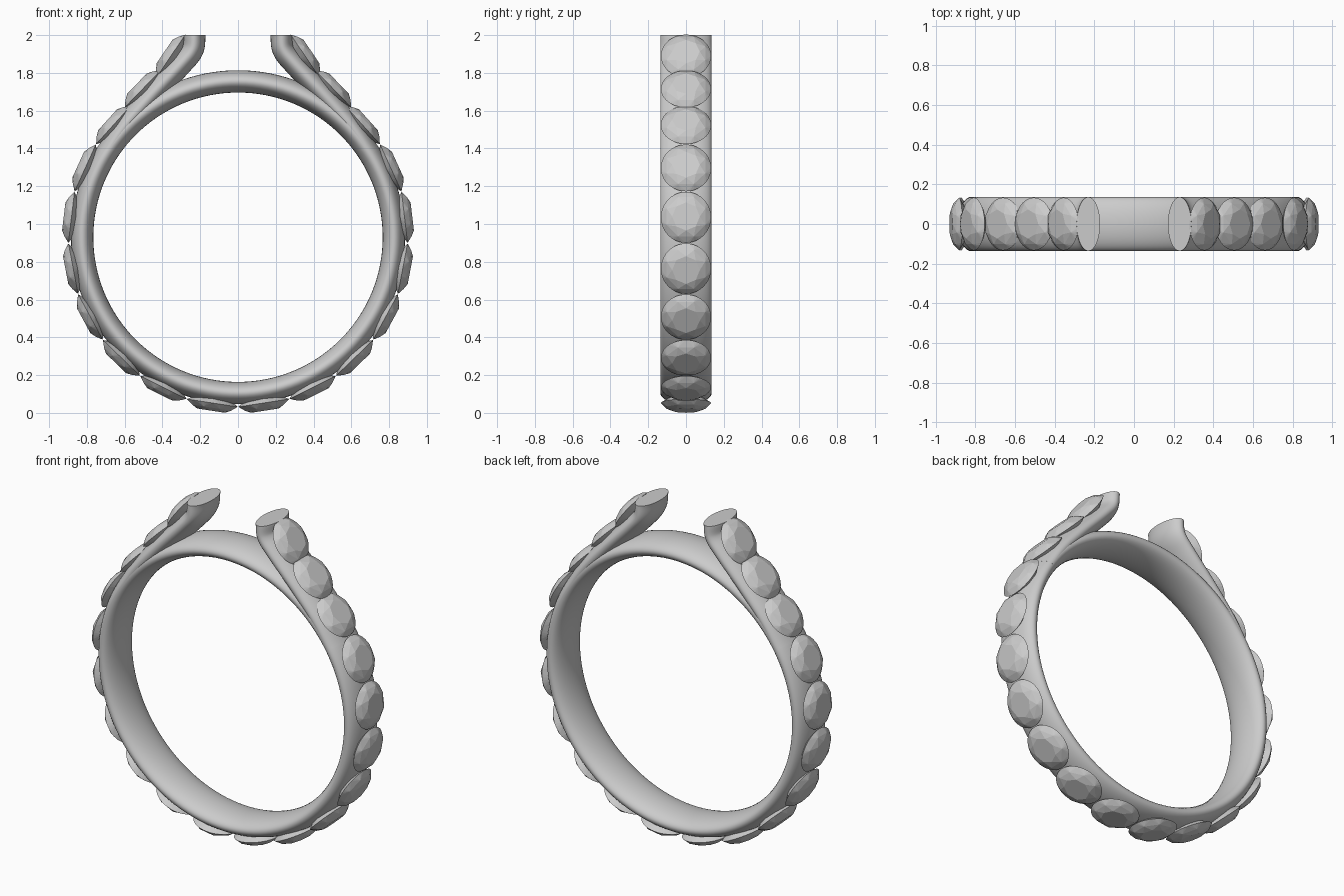
import bpy, bmesh
from math import sin, cos, pi, radians
from mathutils import Vector

if "Cube" in bpy.data.objects:
    bpy.data.objects.remove(bpy.data.objects["Cube"])

CZ = 0.93                 # height of the ring centre
HALF_T, HALF_W = 0.059, 0.136   # half thickness and half width of the metal


def finish(bm, name, smooth):
    bmesh.ops.recalc_face_normals(bm, faces=bm.faces[:])
    me = bpy.data.meshes.new(name)
    bm.to_mesh(me)
    bm.free()
    ob = bpy.data.objects.new(name, me)
    bpy.context.collection.objects.link(ob)
    if smooth:
        bpy.context.view_layer.objects.active = ob
        ob.select_set(True)
        bpy.ops.object.shade_smooth_by_angle(angle=radians(40))
        ob.select_set(False)
    return ob


def sweep(name, path, closed, seg=40):
    """Sweep the oval metal section along a path of (x, z) points."""
    bm = bmesh.new()
    n = len(path)
    rings = []
    for i, p in enumerate(path):
        if closed:
            t = path[(i + 1) % n] - path[i - 1]
        else:
            t = path[min(i + 1, n - 1)] - path[max(i - 1, 0)]
            if i == n - 1:
                t = Vector((0, 1))      # level cut at the tip
        t.normalize()
        side = Vector((t.y, -t.x))
        ring = []
        for k in range(seg):
            a = 2 * pi * k / seg
            q = p + side * HALF_T * cos(a)
            ring.append(bm.verts.new((q.x, HALF_W * sin(a), q.y)))
        rings.append(ring)
    for i in range(n if closed else n - 1):
        r, s = rings[i], rings[(i + 1) % n]
        for k in range(seg):
            j = (k + 1) % seg
            bm.faces.new((r[k], r[j], s[j], s[k]))
    if not closed:
        bm.faces.new(rings[0])
        bm.faces.new(rings[-1])
    return finish(bm, name, True)


def spline(pts, steps=10):
    """Catmull-Rom curve through the points."""
    p = [Vector(v) for v in pts]
    p = [2 * p[0] - p[1]] + p + [2 * p[-1] - p[-2]]
    out = []
    for i in range(1, len(p) - 2):
        a, b, c, d = p[i - 1:i + 3]
        for k in range(steps):
            t = k / steps
            out.append(0.5 * (2 * b + (c - a) * t + (2 * a - 5 * b + 4 * c - d) * t * t
                              + (3 * b - a - 3 * c + d) * t ** 3))
    return out + [p[-2]]


# Band
sweep("band", [Vector((0.825 * cos(2 * pi * i / 128), CZ + 0.825 * sin(2 * pi * i / 128)))
               for i in range(128)], True)

# Two arms rising from the shoulders
arm_pts = [(0.70, 1.367), (0.60, 1.517), (0.464, 1.674), (0.308, 1.838),
           (0.242, 1.92), (0.230, 2.0)]
for label, s in (("right", 1), ("left", -1)):
    sweep("arm_" + label, spline([(s * x, z) for x, z in arm_pts]), False)

# Faceted oval stone: hull of girdle, crown, table and pavilion rings
bm = bmesh.new()
for count, r, h, off in ((40, 1, 0, 0), (8, 0.83, 0.025, 0.5), (8, 0.55, 0.041, 0),
                         (8, 0.6, -0.035, 0)):
    for k in range(count):
        a = 2 * pi * (k + off) / count
        bm.verts.new((0.136 * r * cos(a), 0.133 * r * sin(a), h))
bmesh.ops.convex_hull(bm, input=bm.verts[:])
stone = finish(bm, "stone_master", False)
stone_mesh = stone.data
bpy.data.objects.remove(stone)

# Stone seats on the right side: x, z, outward angle
seats = []
for k in range(8):
    a = radians(-90 + 17.6 * (k + 0.5))
    seats.append((0.888 * cos(a), CZ + 0.888 * sin(a), a))
seats += [(0.505, 1.715, radians(44)), (0.355, 1.89, radians(34))]

for i, (x, z, a) in enumerate(seats):
    for label, s in (("right", 1), ("left", -1)):
        ob = bpy.data.objects.new(f"stone_{label}_{i + 1}", stone_mesh)
        ob.location = (s * x, 0, z)
        ob.rotation_euler = (0, s * (pi / 2 - a), 0)
        bpy.context.collection.objects.link(ob)
